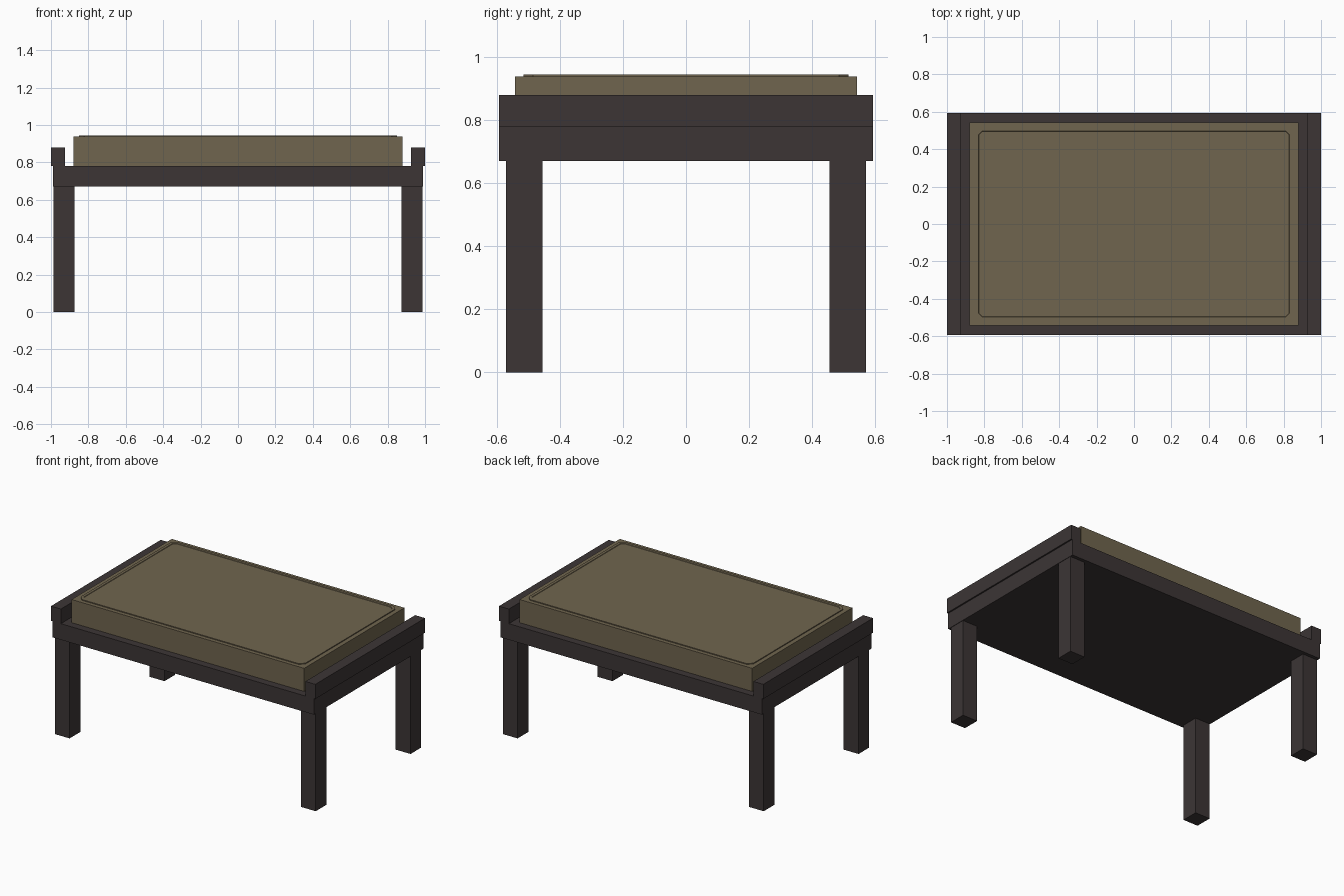
import bpy
import bmesh

if "Cube" in bpy.data.objects:
    bpy.data.objects.remove(bpy.data.objects["Cube"], do_unlink=True)


def material(name, color):
    mat = bpy.data.materials.new(name)
    mat.use_nodes = True
    mat.diffuse_color = color
    mat.node_tree.nodes["Principled BSDF"].inputs["Base Color"].default_value = color
    return mat


wood = material("dark wood", (0.045, 0.036, 0.036, 1))
fabric = material("olive fabric", (0.162, 0.130, 0.077, 1))


def finish(name, bm, mat):
    mesh = bpy.data.meshes.new(name)
    bmesh.ops.recalc_face_normals(bm, faces=bm.faces)
    bm.to_mesh(mesh)
    bm.free()
    mesh.materials.append(mat)
    obj = bpy.data.objects.new(name, mesh)
    bpy.context.collection.objects.link(obj)
    return obj


def box(name, x, y, z, mat):
    """Box spanning the given (low, high) ranges."""
    bm = bmesh.new()
    bmesh.ops.create_cube(bm, size=1)
    for v in bm.verts:
        v.co = [r[0] if c < 0 else r[1] for c, r in zip(v.co, (x, y, z))]
    return finish(name, bm, mat)


def span(side, low, high):
    return sorted((side * low, side * high))


# Frame, end rails and legs
box("seat_frame", (-0.99, 0.99), (-0.593, 0.593), (0.67, 0.78), wood)
for side, label in ((1, "left"), (-1, "right")):
    box(label + "_end_rail", span(side, 0.925, 1), (-0.593, 0.593), (0.78, 0.88), wood)
    for end, place in ((-1, "front"), (1, "back")):
        box(f"{place}_{label}_leg", span(side, 0.875, 0.987),
            span(end, 0.455, 0.57), (0, 0.67), wood)

# Cushion block
box("cushion", (-0.88, 0.88), (-0.542, 0.542), (0.78, 0.938), fabric)

# Raised top panel with clipped corners and a shallow stitched border
bm = bmesh.new()
hx, hy, cut = 0.85, 0.515, 0.03
outline = []
for sx, sy in ((1, 1), (-1, 1), (-1, -1), (1, -1)):
    corner = [(sx * hx, sy * (hy - cut)), (sx * (hx - cut), sy * hy)]
    outline += corner if sx == sy else corner[::-1]
base = bm.faces.new([bm.verts.new((x, y, 0.938)) for x, y in outline])
raised = bmesh.ops.extrude_face_region(bm, geom=[base])["geom"]
for v in raised:
    if isinstance(v, bmesh.types.BMVert):
        v.co.z = 0.944
top = next(f for f in raised if isinstance(f, bmesh.types.BMFace))
bmesh.ops.inset_region(bm, faces=[top], thickness=0.02)
bmesh.ops.inset_region(bm, faces=[top], thickness=0.002, depth=-0.003)
finish("cushion_top_panel", bm, fabric)
